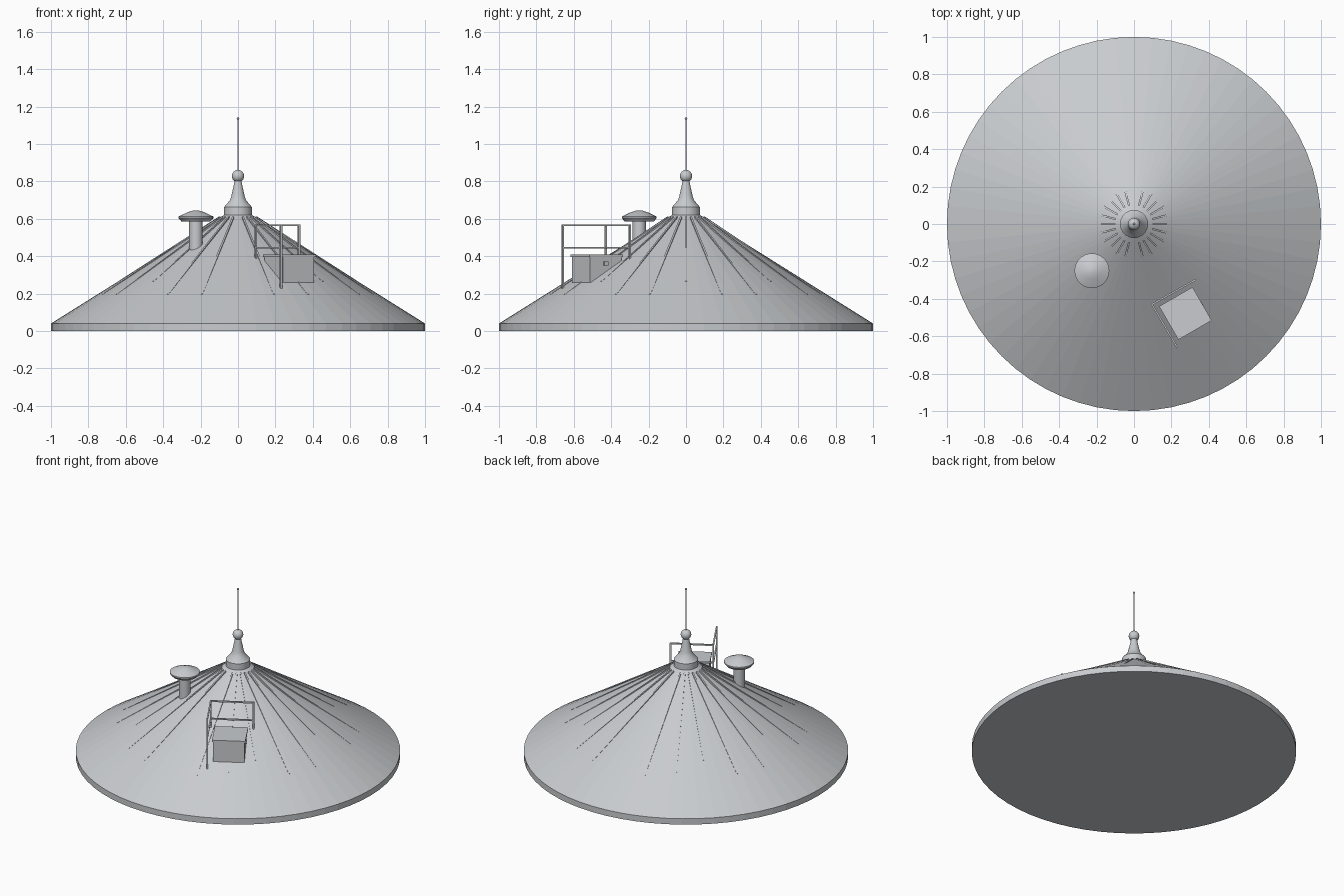
import bpy, bmesh, math
from mathutils import Vector, Matrix

if "Cube" in bpy.data.objects:
    bpy.data.objects.remove(bpy.data.objects["Cube"])

grey = bpy.data.materials.new("galvanised grey")
grey.diffuse_color = (0.58, 0.60, 0.62, 1)
grey.use_nodes = True
grey.node_tree.nodes["Principled BSDF"].inputs["Base Color"].default_value = grey.diffuse_color


def finish(bm, name):
    bmesh.ops.recalc_face_normals(bm, faces=bm.faces)
    mesh = bpy.data.meshes.new(name)
    bm.to_mesh(mesh)
    bm.free()
    mesh.materials.append(grey)
    obj = bpy.data.objects.new(name, mesh)
    bpy.context.collection.objects.link(obj)
    return obj


def smooth(obj, angle=30):
    bpy.ops.object.select_all(action='DESELECT')
    obj.select_set(True)
    bpy.context.view_layer.objects.active = obj
    bpy.ops.object.shade_smooth_by_angle(angle=math.radians(angle))


def lathe(name, profile, sides, centre=(0, 0)):
    """Closed solid turned from (radius, height) points."""
    bm = bmesh.new()
    rings = []
    for r, z in profile:
        rings.append([bm.verts.new((centre[0] + r * math.cos(2 * math.pi * i / sides),
                                    centre[1] + r * math.sin(2 * math.pi * i / sides), z))
                      for i in range(sides)])
    for a, b in zip(rings, rings[1:]):
        for i in range(sides):
            j = (i + 1) % sides
            bm.faces.new((a[i], a[j], b[j], b[i]))
    bm.faces.new(rings[0])
    bm.faces.new(rings[-1])
    return finish(bm, name)


def add_box(bm, centre, size, angle=0):
    m = (Matrix.Translation(centre) @ Matrix.Rotation(angle, 4, 'Z')
         @ Matrix.Diagonal((*size, 1)))
    bmesh.ops.create_cube(bm, size=1, matrix=m)


def roof_z(r):
    return 0.04 + (1 - r) * 0.627


# Conical roof with a short vertical rim and closed underside
lathe("roof", [(1, 0), (1, 0.04), (0.075, roof_z(0.075))], 64)

# Radial ribs that sink into the roof towards their outer ends
bm = bmesh.new()
for k in range(24):
    if k in (6, 18):
        continue
    a = k * math.pi / 12
    out = Vector((math.cos(a), math.sin(a), 0))
    side = Vector((-math.sin(a), math.cos(a), 0)) * 0.005
    end = 0.64 if k % 3 == 0 else 0.75
    loops = []
    for r, lift in ((0.10, 0.009), (end, 0.0005)):
        p = out * r
        lo, hi = roof_z(r) - 0.012, roof_z(r) + lift
        loops.append([bm.verts.new(p + s * side + Vector((0, 0, z)))
                      for s, z in ((-1, lo), (1, lo), (1, hi), (-1, hi))])
    for i in range(4):
        j = (i + 1) % 4
        bm.faces.new((loops[0][i], loops[0][j], loops[1][j], loops[1][i]))
    bm.faces.new(loops[0])
    bm.faces.new(loops[1])
finish(bm, "roof_ribs")

# Finial: collar, tapered neck, ball and rod
smooth(lathe("finial_collar", [(0.075, 0.60), (0.075, 0.662), (0.068, 0.67), (0.042, 0.70),
                               (0.036, 0.72), (0.026, 0.765), (0.017, 0.81)], 32))
for name, z, r in (("finial_ball", 0.828, 0.033), ("rod_tip", 1.137, 0.007)):
    bm = bmesh.new()
    bmesh.ops.create_uvsphere(bm, u_segments=24, v_segments=12, radius=r,
                              matrix=Matrix.Translation((0, 0, z)))
    smooth(finish(bm, name), 60)
smooth(lathe("lightning_rod", [(0.004, 0.85), (0.004, 1.137)], 12))

# Roof vent: pipe and overhanging cap
vent = (-0.225, -0.25)
smooth(lathe("vent_pipe", [(0.036, 0.40), (0.036, 0.60)], 24, vent))
smooth(lathe("vent_cap", [(0.078, 0.586), (0.093, 0.603), (0.093, 0.612),
                          (0.045, 0.635), (0.012, 0.645)], 32, vent), 20)

# Roof hatch turned to face down the slope
turn = math.radians(30)
hx, hy = 0.275, -0.478
bm = bmesh.new()
add_box(bm, (hx, hy, 0.329), (0.194, 0.194, 0.138), turn)
finish(bm, "hatch_box")
bm = bmesh.new()
add_box(bm, (hx, hy, 0.402), (0.206, 0.206, 0.012), turn)
finish(bm, "hatch_lid")
bm = bmesh.new()
add_box(bm, (hx + 0.099 * math.cos(turn), hy + 0.099 * math.sin(turn), 0.36),
        (0.012, 0.026, 0.022), turn)
finish(bm, "hatch_latch")

# L-shaped guard rail around two sides of the hatch
corner, lower, upper = Vector((0.096, -0.43)), Vector((0.23, -0.658)), Vector((0.326, -0.30))
bm = bmesh.new()
for p, base in ((corner, 0.37), (lower, 0.225), (upper, 0.37)):
    add_box(bm, (p.x, p.y, (base + 0.57) / 2), (0.01, 0.01, 0.57 - base), turn)
for end in (lower, upper):
    mid, d = (corner + end) / 2, end - corner
    for z in (0.445, 0.565):
        add_box(bm, (mid.x, mid.y, z), (d.length, 0.009, 0.009), math.atan2(d.y, d.x))
finish(bm, "guard_rail")
